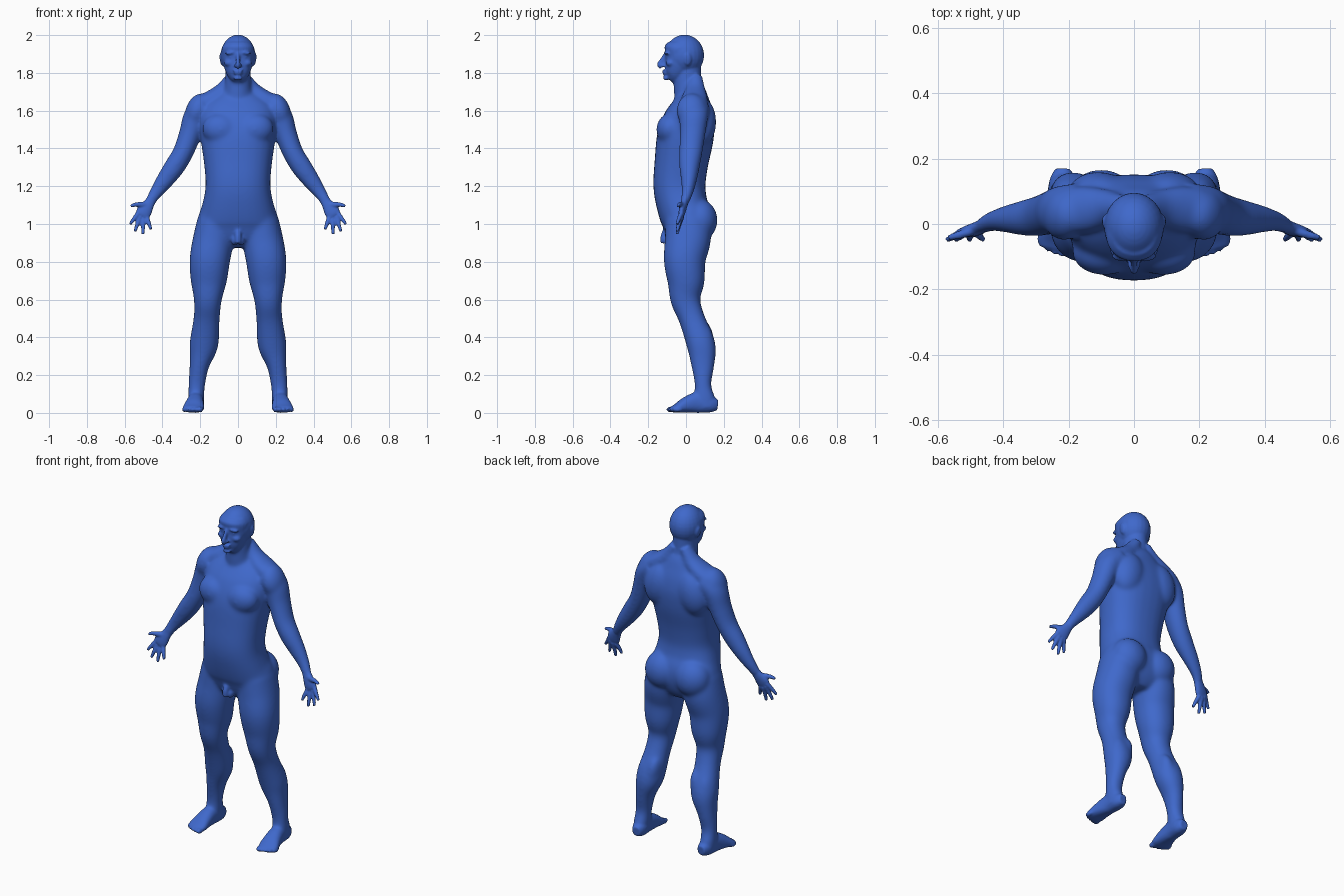
import bpy, bmesh, math
from mathutils import Vector, Matrix

bm = bmesh.new()


def catmull(p, t):
    """Smoothly interpolated section at parameter t along list p."""
    i = min(int(t), len(p) - 2)
    f = t - i
    out = []
    for a, b, c, d in zip(p[max(i - 1, 0)], p[i], p[i + 1], p[min(i + 2, len(p) - 1)]):
        out.append(b + 0.5 * f * (c - a + f * (2*a - 5*b + 4*c - d + f * (3*(b - c) + d - a))))
    return out


def tube(secs, side=1, ref=(0, 1, 0), power=2.0, n=28, sub=4):
    """Closed loft through sections (x, y, z, half width, half depth)."""
    count = (len(secs) - 1) * sub + 1
    pts = [catmull(secs, k / sub) for k in range(count)]
    pos = [Vector(p[:3]) for p in pts]
    rings = []
    for k, p in enumerate(pts):
        t = (pos[min(k + 1, count - 1)] - pos[max(k - 1, 0)]).normalized()
        v = Vector(ref)
        v = (v - t * v.dot(t)).normalized()
        u = v.cross(t)
        ring = []
        for j in range(n):
            a = 2 * math.pi * j / n
            c, s = math.cos(a), math.sin(a)
            c = math.copysign(abs(c) ** (2 / power), c)
            s = math.copysign(abs(s) ** (2 / power), s)
            q = pos[k] + u * c * p[3] + v * s * p[4]
            ring.append(bm.verts.new((q.x * side, q.y, q.z)))
        rings.append(ring)
    for r0, r1 in zip(rings, rings[1:]):
        for j in range(n):
            bm.faces.new((r0[j], r0[(j + 1) % n], r1[(j + 1) % n], r1[j]))
    bm.faces.new(rings[0])
    bm.faces.new(rings[-1])


def blob(c, r, side=1, tilt=0):
    """Ellipsoid, tilted about y."""
    m = (Matrix.Translation((c[0] * side, c[1], c[2]))
         @ Matrix.Rotation(math.radians(tilt * side), 4, 'Y') @ Matrix.Diagonal((*r, 1)))
    bmesh.ops.create_uvsphere(bm, u_segments=24, v_segments=16, radius=1, matrix=m)


# Torso and neck
tube([(0, .01, .875, .06, .07), (0, .01, .93, .18, .11), (0, .005, 1.02, .212, .135),
      (0, -.02, 1.10, .190, .135), (0, -.035, 1.20, .172, .138), (0, -.025, 1.32, .180, .142),
      (0, -.005, 1.45, .198, .150), (0, .017, 1.55, .205, .138), (0, .03, 1.62, .185, .112),
      (0, .035, 1.68, .120, .080), (0, .03, 1.72, .07, .065)], power=2.35)
tube([(0, .03, 1.62, .085, .085), (0, .015, 1.70, .075, .08), (0, .008, 1.76, .068, .074),
      (0, .005, 1.84, .065, .075)])

# Skull, face and jaw
blob((0, -.008, 1.893), (.092, .104, .109))
tube([(0, -.085, 1.762, .025, .024), (0, -.066, 1.785, .053, .048), (0, -.045, 1.83, .073, .070),
      (0, -.03, 1.88, .083, .080), (0, -.022, 1.93, .086, .092), (0, -.02, 1.96, .07, .075)], power=2.2)

# Nose, lips and chin
tube([(0, -.104, 1.905, .010, .012), (0, -.124, 1.868, .010, .014), (0, -.138, 1.845, .013, .016),
      (0, -.128, 1.831, .014, .015)], n=16)
blob((0, -.114, 1.811), (.026, .013, .007))
blob((0, -.112, 1.797), (.023, .013, .007))
blob((0, -.106, 1.772), (.024, .015, .014))

# Loins
tube([(0, -.105, .965, .018, .018), (0, -.118, .93, .018, .018), (0, -.12, .898, .015, .015)], n=16)

for s in (1, -1):
    # Brow, eye, cheek, nostril and ear
    blob((.034, -.098, 1.906), (.034, .017, .010), s, 6)
    blob((.033, -.092, 1.884), (.017, .014, .010), s)
    blob((.045, -.080, 1.852), (.028, .026, .020), s)
    blob((.012, -.122, 1.838), (.009, .012, .009), s)
    blob((.087, .008, 1.872), (.010, .021, .034), s, 8)
    blob((.017, -.095, .912), (.018, .024, .026), s)

    # Trapezius, chest, shoulder blade, deltoid and buttock
    tube([(.03, .05, 1.78, .03, .035), (.08, .05, 1.705, .045, .055), (.14, .045, 1.665, .045, .07),
          (.20, .04, 1.63, .05, .07)], s)
    blob((.09, -.085, 1.50), (.10, .072, .085), s, -8)
    blob((.11, .085, 1.54), (.095, .075, .13), s, -12)
    blob((.215, .03, 1.60), (.062, .080, .095), s, -20)
    blob((.100, .075, 1.02), (.105, .092, .11), s)

    # Arm
    tube([(.17, .04, 1.62, .065, .085), (.222, .04, 1.57, .066, .078), (.252, .035, 1.48, .060, .068),
          (.290, .025, 1.38, .055, .062), (.338, .018, 1.30, .055, .054), (.388, .015, 1.23, .047, .042),
          (.430, .008, 1.17, .035, .031), (.462, -.005, 1.122, .027, .022)], s)
    # Palm, thumb and fingers
    tube([(.452, -.002, 1.135, .026, .02), (.475, -.012, 1.10, .032, .02), (.497, -.021, 1.066, .041, .018),
          (.510, -.026, 1.045, .036, .014)], s)
    tube([(.478, -.015, 1.10, .018, .016), (.510, -.026, 1.102, .016, .014),
          (.540, -.035, 1.103, .012, .012), (.568, -.042, 1.095, .009, .009)], s, n=14)
    for base, tip in (((.525, 1.062), (.572, .998)), ((.516, 1.046), (.546, .960)),
                      ((.501, 1.036), (.503, .945)), ((.483, 1.036), (.460, .970))):
        mid = [(a + b) / 2 for a, b in zip(base, tip)]
        tube([(base[0], -.022, base[1], .013, .013), (mid[0], -.037, mid[1], .0115, .0115),
              (tip[0], -.048, tip[1], .0085, .0085)], s, n=14)

    # Leg
    tube([(.115, .01, 1.02, .10, .12), (.130, .01, .92, .108, .122), (.149, -.007, .81, .107, .111),
          (.155, .0, .70, .096, .099), (.160, -.003, .60, .074, .080), (.166, .030, .50, .069, .069),
          (.181, .080, .36, .076, .076), (.205, .089, .25, .052, .061), (.218, .090, .15, .044, .044),
          (.222, .097, .08, .042, .055), (.222, .105, .03, .040, .055)], s, power=2.15)
    # Kneecap, inner and outer calf
    blob((.165, -.005, .535), (.042, .042, .055), s)
    blob((.150, .088, .39), (.043, .058, .10), s, -10)
    blob((.205, .085, .37), (.048, .060, .11), s, -8)
    # Foot
    tube([(.217, .168, .042, .024, .028), (.219, .13, .046, .040, .044), (.224, .06, .055, .042, .055),
          (.230, .00, .042, .050, .042), (.236, -.045, .026, .057, .026), (.240, -.075, .018, .050, .016)],
         s, ref=(0, 0, 1), power=2.3)
    for i in range(5):
        blob((.200 + .021 * i, -.078 + .003 * i * i * .7, .018),
             (.015 if i == 0 else .0115, .026, .016 if i == 0 else .013), s)

bmesh.ops.recalc_face_normals(bm, faces=bm.faces)
mesh = bpy.data.meshes.new("human_figure")
bm.to_mesh(mesh)
bm.free()
body = bpy.data.objects.new("human_figure", mesh)
bpy.context.collection.objects.link(body)
bpy.context.view_layer.objects.active = body
body.select_set(True)

# Fuse all parts into one skin
fuse = body.modifiers.new("fuse", 'REMESH')
fuse.mode = 'VOXEL'
fuse.voxel_size = .006
bpy.ops.object.modifier_apply(modifier=fuse.name)

# Blend the muscles strongly, keeping face, hands and feet crisp
group = body.vertex_groups.new(name="soft")
ramp = lambda v: max(0.0, min(1.0, v))
for v in body.data.vertices:
    x, y, z = v.co
    w = ramp((1.77 - z) / .04) * ramp((.46 - abs(x)) / .04) * ramp((z - .07) / .06)
    if abs(x) < .04 and y < -.08 and .87 < z < .97:
        w = .1
    group.add([v.index], w, 'REPLACE')
soft = body.modifiers.new("blend", 'SMOOTH')
soft.factor, soft.iterations, soft.vertex_group = .5, 45, "soft"
fine = body.modifiers.new("polish", 'SMOOTH')
fine.factor, fine.iterations = .5, 4
for m in (soft, fine):
    bpy.ops.object.modifier_apply(modifier=m.name)

# Blue skin
mat = bpy.data.materials.new("blue_skin")
mat.diffuse_color = (.05, .14, .60, 1)
body.data.materials.clear()
body.data.materials.append(mat)
body.data.polygons.foreach_set("use_smooth", [True] * len(body.data.polygons))
body.data.update()
